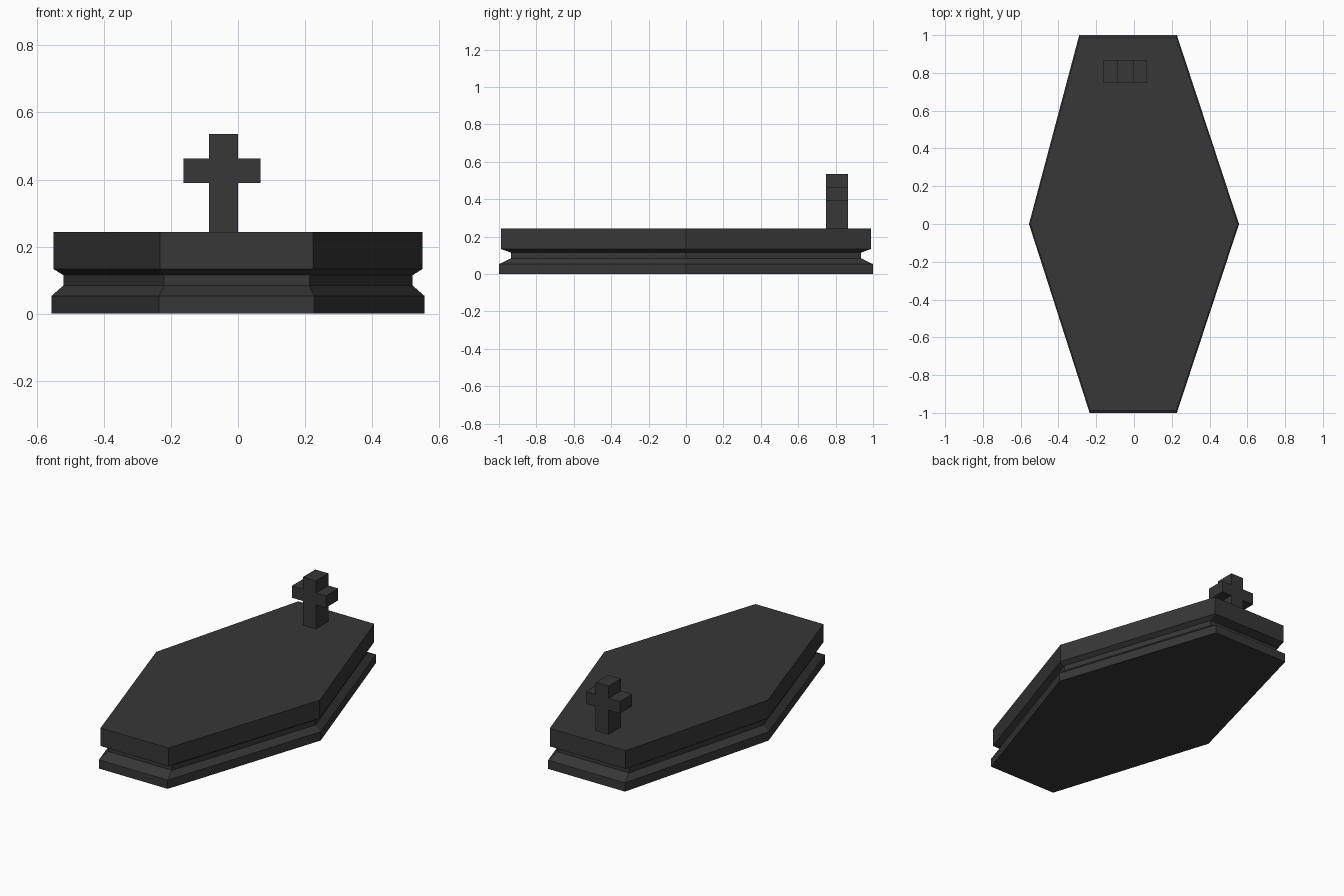
import bpy

if "Cube" in bpy.data.objects:
    bpy.data.objects.remove(bpy.data.objects["Cube"])

# One flat dark colour
charcoal = bpy.data.materials.new("charcoal")
charcoal.diffuse_color = (0.038, 0.038, 0.038, 1)
charcoal.use_nodes = True
charcoal.node_tree.nodes["Principled BSDF"].inputs["Base Color"].default_value = charcoal.diffuse_color


def loft(name, rings):
    """Solid from stacked rings of equal point count, capped at both ends."""
    n = len(rings[0])
    verts = [p for ring in rings for p in ring]
    faces = [list(range(n))[::-1], list(range(len(verts) - n, len(verts)))]
    for r in range(len(rings) - 1):
        for i in range(n):
            j = (i + 1) % n
            faces.append([r * n + i, r * n + j, (r + 1) * n + j, (r + 1) * n + i])
    mesh = bpy.data.meshes.new(name)
    mesh.from_pydata(verts, [], faces)
    mesh.materials.append(charcoal)
    obj = bpy.data.objects.new(name, mesh)
    bpy.context.collection.objects.link(obj)
    return obj


# Six-sided coffin outline, counter-clockwise
OUTLINE = [(-0.235, -1), (0.227, -1), (0.556, 0), (0.227, 1), (-0.29, 1), (-0.556, 0)]


def ring(z, s):
    return [(x * s, y * s, z) for x, y in OUTLINE]


# Base with a waist, then the overhanging lid
loft("coffin_base", [ring(0, 1), ring(0.053, 1), ring(0.084, 0.936), ring(0.115, 0.936)])
lid = loft("coffin_lid", [ring(0.115, 0.936), ring(0.133, 0.988), ring(0.243, 0.988)])

# Cross standing at the head end, extruded front to back
post_l, post_r, arm_l, arm_r = -0.087, 0.0, -0.162, 0.067
foot, arm_low, arm_high, top = 0.243, 0.39, 0.462, 0.536
profile = [(post_l, foot), (post_r, foot), (post_r, arm_low), (arm_r, arm_low),
           (arm_r, arm_high), (post_r, arm_high), (post_r, top), (post_l, top),
           (post_l, arm_high), (arm_l, arm_high), (arm_l, arm_low), (post_l, arm_low)]
loft("cross", [[(x, y, z) for x, z in profile] for y in (0.867, 0.748)])
